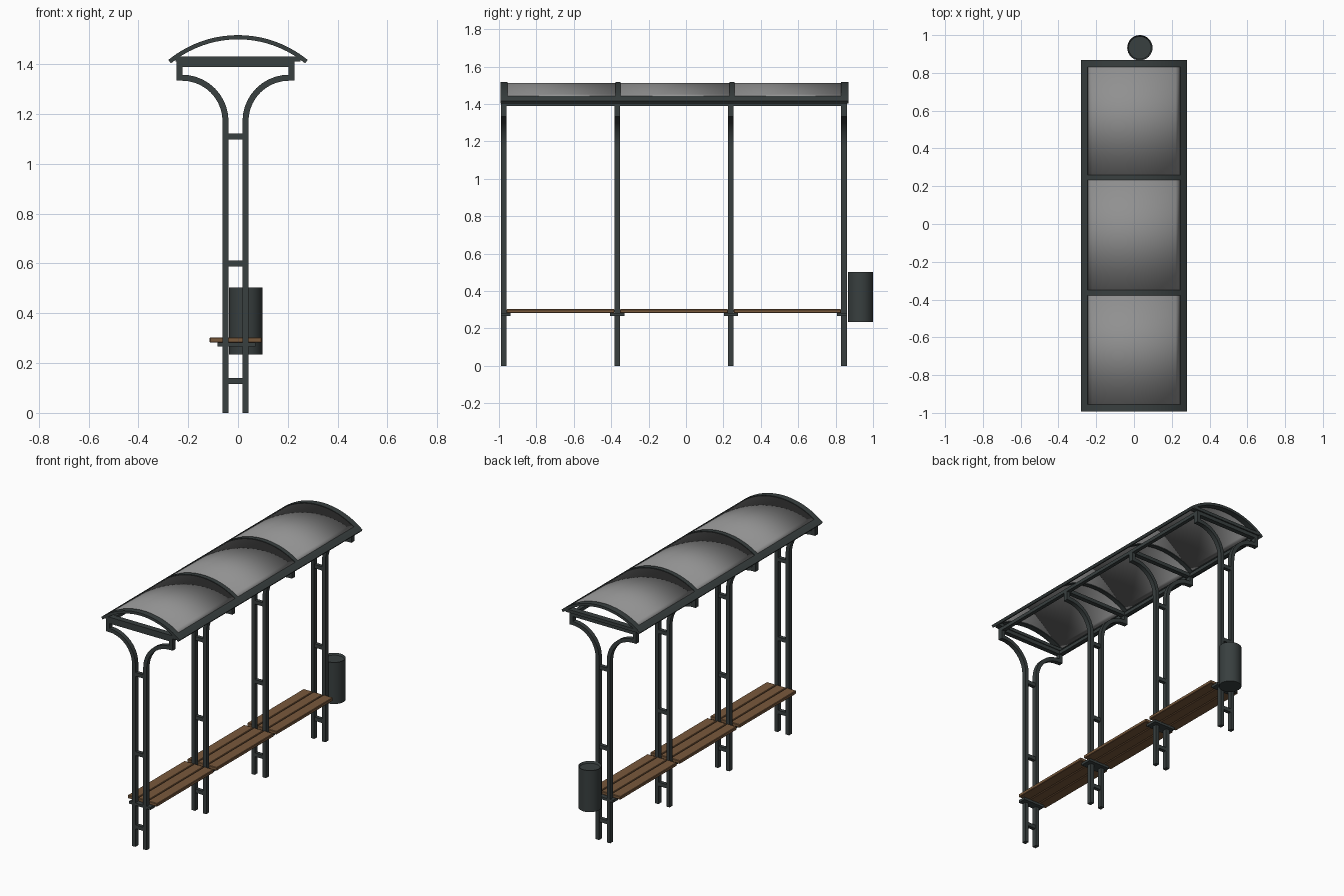
import bpy, bmesh, math
from mathutils import Vector

if "Cube" in bpy.data.objects:
    bpy.data.objects.remove(bpy.data.objects["Cube"], do_unlink=True)


def material(name, rgb):
    m = bpy.data.materials.new(name)
    m.use_nodes = True
    m.diffuse_color = (*rgb, 1)
    m.node_tree.nodes["Principled BSDF"].inputs["Base Color"].default_value = (*rgb, 1)
    return m


METAL = material("dark_metal", (0.04, 0.05, 0.05))
GLASS = material("grey_glazing", (0.28, 0.28, 0.28))
WOOD = material("brown_wood", (0.19, 0.10, 0.045))

FRAMES = [-0.975, -0.368, 0.24, 0.845]   # y of the four post frames
MID = -0.01                              # x of the frame centre line
Y0, Y1 = -0.993, 0.868                   # roof ends
RIBS = [-0.364, 0.246]
ROOF_R, ROOF_Z = 0.442, 1.075            # roof arc
EDGE, INNER = math.radians(39.3), math.radians(33.7)


def finish(name, bm, mat, smooth=None):
    bmesh.ops.recalc_face_normals(bm, faces=bm.faces)
    me = bpy.data.meshes.new(name)
    bm.to_mesh(me)
    bm.free()
    me.materials.append(mat)
    if smooth is not None:
        me.polygons.foreach_set("use_smooth", [True] * len(me.polygons))
        me.set_sharp_from_angle(angle=math.radians(smooth))
    ob = bpy.data.objects.new(name, me)
    bpy.context.collection.objects.link(ob)
    return ob


def box(name, x, y, z, mat=METAL, bevel=0):
    """Box from (low, high) pairs."""
    bm = bmesh.new()
    bmesh.ops.create_cube(bm, size=1)
    for v in bm.verts:
        v.co = [lo + (c + 0.5) * (hi - lo) for c, (lo, hi) in zip(v.co, (x, y, z))]
    if bevel:
        bmesh.ops.bevel(bm, geom=bm.edges[:], offset=bevel, segments=1, affect='EDGES')
    return finish(name, bm, mat)


def ribbon(name, outer, inner, y0, y1, mat, smooth):
    """Solid strip between two xz lines, extruded along y."""
    bm = bmesh.new()
    rings = [[bm.verts.new((p[0], y, p[1])) for p, y in
              ((a, y0), (a, y1), (b, y1), (b, y0))] for a, b in zip(outer, inner)]
    for r, s in zip(rings, rings[1:]):
        for i in range(4):
            j = (i + 1) % 4
            bm.faces.new((r[i], r[j], s[j], s[i]))
    bm.faces.new(rings[0])
    bm.faces.new(rings[-1])
    return finish(name, bm, mat, smooth)


def arc_strip(name, a0, a1, r_out, r_in, y0, y1, mat=METAL, steps=20, smooth=30):
    angles = [a0 + (a1 - a0) * i / steps for i in range(steps + 1)]
    line = lambda r: [(r * math.sin(a), ROOF_Z + r * math.cos(a)) for a in angles]
    return ribbon(name, line(r_out), line(r_in), y0, y1, mat, smooth)


def bar_path(name, path, width, y0, y1):
    """Bar of constant width along an xz path with mitred corners."""
    pts = [Vector(p) for p in path]
    left, right = [], []
    for i, p in enumerate(pts):
        d0 = (p - pts[i - 1]).normalized() if i else (pts[1] - p).normalized()
        d1 = (pts[i + 1] - p).normalized() if i < len(pts) - 1 else d0
        n0, n1 = Vector((-d0.y, d0.x)), Vector((-d1.y, d1.x))
        m = (n0 + n1).normalized()
        m *= width / 2 / m.dot(n0)
        left.append(p + m)
        right.append(p - m)
    return ribbon(name, left, right, y0, y1, METAL, 30)


# Post frames: two posts flaring into arms, rungs and a top crossbar
R = 0.175
arm = [(0.04, 0), (0.04, 1.171)]
arm += [(0.04 + R - R * math.cos(t), 1.171 + R * math.sin(t))
        for t in (math.pi / 2 * i / 10 for i in range(1, 11))]
arm += [(0.225, 1.346), (0.225, 1.40)]
for k, y in enumerate(FRAMES, 1):
    ya, yb = y - 0.015, y + 0.015
    for side, s in (("left", 1), ("right", -1)):
        bar_path(f"{side}_post_{k}", [(MID + s * x, z) for x, z in arm], 0.024, ya, yb)
    for z in (0.128, 0.6, 1.11):
        box(f"rung_{k}", (MID - 0.03, MID + 0.03), (ya + 0.003, yb - 0.003), (z - 0.012, z + 0.012))
    box(f"top_crossbar_{k}", (MID - 0.237, MID + 0.237), (ya, yb), (1.389, 1.412))
    # Seat bracket reaching under the neighbouring seats
    lo = y - (0.015 if k == 1 else 0.038)
    hi = y + (0.015 if k == 4 else 0.038)
    box(f"seat_bracket_{k}", (-0.083, 0.07), (lo, hi), (0.267, 0.283))

# Long beams under the roof
for side, s in (("left", 1), ("right", -1)):
    x = MID + s * 0.225
    box(f"{side}_roof_beam", (x - 0.012, x + 0.012), (FRAMES[0] - 0.015, FRAMES[-1] + 0.015),
        (1.389, 1.411))
    arc_strip(f"{side}_roof_edge", s * INNER, s * EDGE, ROOF_R, ROOF_R - 0.017, Y0, Y1, steps=3)

# Arched roof ribs and end bars
spans = [(Y0, Y0 + 0.038)] + [(r - 0.014, r + 0.014) for r in RIBS] + [(Y1 - 0.038, Y1)]
for k, (a, b) in enumerate(spans, 1):
    arc_strip(f"roof_rib_{k}", -EDGE, EDGE, ROOF_R, ROOF_R - 0.017, a, b)
for name, (a, b) in (("front", spans[0]), ("back", spans[-1])):
    box(f"{name}_gable_bar", (-0.25, 0.25), (a, b), (1.412, 1.432))

# Curved glazing panels, softly shaded over their edges
for k, (p, q) in enumerate(zip(spans, spans[1:]), 1):
    arc_strip(f"roof_panel_{k}", -INNER, INNER, ROOF_R - 0.004, ROOF_R - 0.012,
              p[1], q[0], GLASS, smooth=180)

# Slatted seats between the frames
for k, (p, q) in enumerate(zip(FRAMES, FRAMES[1:]), 1):
    for i in range(3):
        x = -0.114 + i * 0.0715
        box(f"seat_{k}_slat_{i + 1}", (x, x + 0.067), (p + 0.015, q - 0.015),
            (0.282, 0.303), WOOD, 0.003)

# Litter bin with a slightly sunken lid
bm = bmesh.new()
bmesh.ops.create_cone(bm, cap_ends=True, segments=32, radius1=0.067, radius2=0.067, depth=0.268)
bmesh.ops.translate(bm, verts=bm.verts, vec=(0.031, 0.933, 0.369))
bm.normal_update()
lid = [f for f in bm.faces if f.normal.z > 0.9]
bmesh.ops.inset_region(bm, faces=lid, thickness=0.007)
for v in lid[0].verts:
    v.co.z -= 0.012
finish("litter_bin", bm, METAL, 30)
